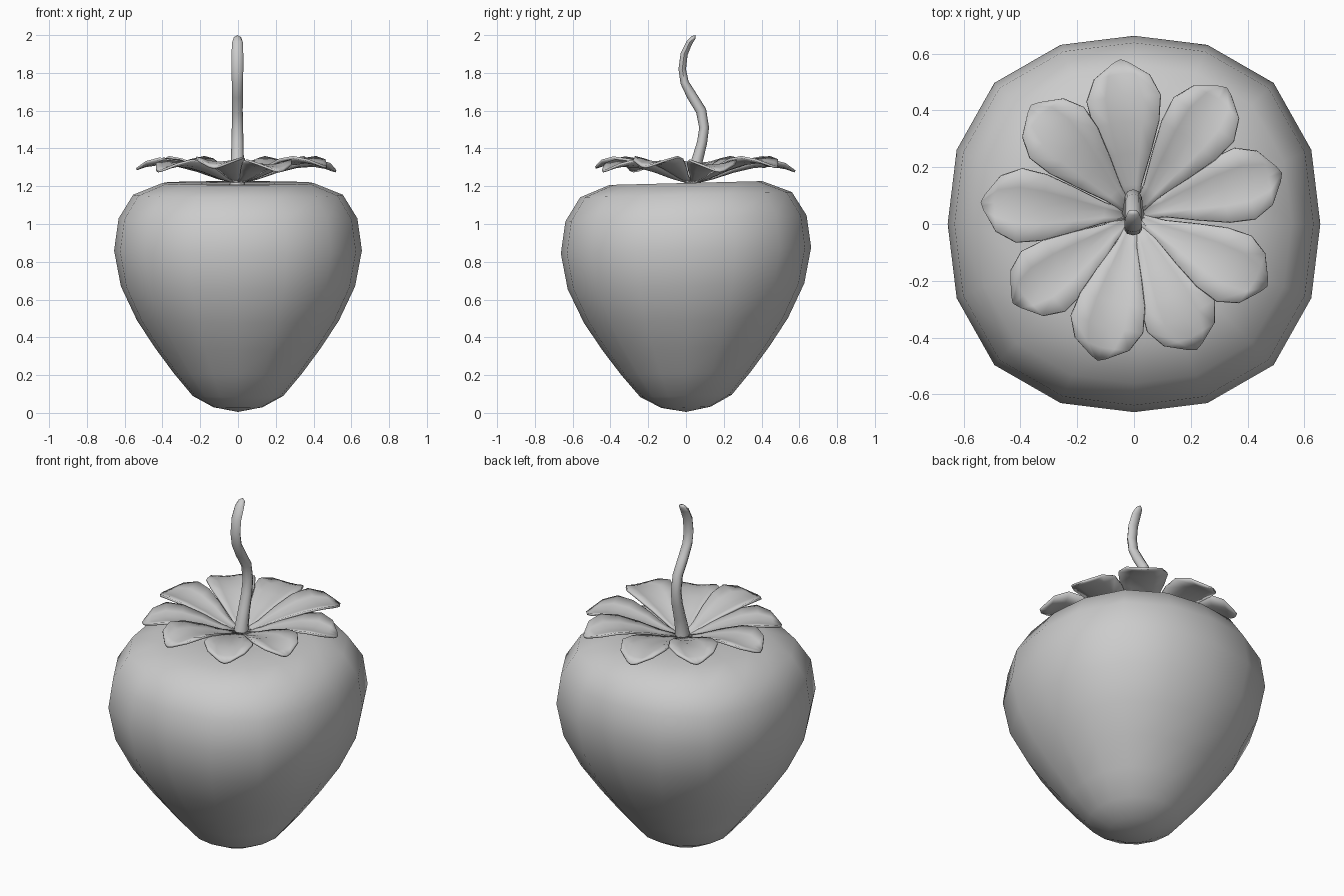
import bpy, bmesh
from math import sin, cos, pi, radians
from mathutils import Vector

if "Cube" in bpy.data.objects:
    bpy.data.objects.remove(bpy.data.objects["Cube"])


def loft(name, rings, cap_start, cap_end, smooth_angle):
    """Skin a list of closed rings and close both ends with a centre point."""
    bm = bmesh.new()
    loops = [[bm.verts.new(p) for p in ring] for ring in rings]
    n = len(loops[0])
    for a, b in zip(loops, loops[1:]):
        for i in range(n):
            bm.faces.new((a[i], a[(i + 1) % n], b[(i + 1) % n], b[i]))
    for loop, tip in ((loops[0], cap_start), (loops[-1], cap_end)):
        c = bm.verts.new(tip)
        for i in range(n):
            bm.faces.new((loop[i], loop[(i + 1) % n], c))
    return finish(name, bm, smooth_angle)


def finish(name, bm, smooth_angle):
    bmesh.ops.recalc_face_normals(bm, faces=bm.faces)
    mesh = bpy.data.meshes.new(name)
    bm.to_mesh(mesh)
    bm.free()
    ob = bpy.data.objects.new(name, mesh)
    bpy.context.collection.objects.link(ob)
    bpy.ops.object.select_all(action='DESELECT')
    ob.select_set(True)
    bpy.context.view_layer.objects.active = ob
    bpy.ops.object.shade_smooth_by_angle(angle=radians(smooth_angle))
    return ob


# Fruit body: 16-sided, slightly squarish lathe, a little higher at the back
profile = [(.13, .03), (.24, .09), (.34, .21), (.44, .345), (.535, .49),
           (.62, .67), (.656, .86), (.632, 1.03), (.555, 1.155), (.40, 1.217), (.20, 1.215)]
rings = []
for r, z in profile:
    ring = []
    for i in range(16):
        a = 2 * pi * i / 16
        k = r * (1 + .06 * sin(2 * a) ** 2 * min(1, r / .6))
        y = k * sin(a) * 1.01
        ring.append((k * cos(a), y, z + .025 * y))
    rings.append(ring)
loft("berry_body", rings, (0, 0, .005), (0, 0, 1.205), 60)

# Stem: S-curved tapering tube (y, z, x radius, y radius)
path = [(.035, 1.19, .042, .05), (.04, 1.26, .038, .036), (.06, 1.34, .034, .03),
        (.085, 1.43, .032, .027), (.096, 1.51, .03, .026), (.08, 1.60, .028, .028),
        (.03, 1.68, .029, .027), (-.008, 1.75, .030, .022), (-.02, 1.82, .031, .02),
        (-.01, 1.90, .031, .019), (.018, 1.96, .029, .016), (.04, 1.987, .02, .012)]
rings = []
for i, (y, z, rx, ry) in enumerate(path):
    p, q = path[max(i - 1, 0)], path[min(i + 1, len(path) - 1)]
    t = Vector((0, q[0] - p[0], q[1] - p[1])).normalized()
    side = Vector((0, t.z, -t.y))
    rings.append([Vector((-.003 + rx * cos(a), y, z)) + side * ry * sin(a)
                  for a in (2 * pi * k / 8 for k in range(8))])
loft("stem", rings, (0, .035, 1.18), (-.003, .05, 2.0), 60)

# Leaf stations: (length fraction, half width, height)
STATIONS = [(0, .012, 1.215), (.2, .036, 1.243), (.4, .078, 1.28), (.6, .116, 1.307),
            (.77, .13, 1.315), (.91, .098, 1.303), (1.0, .03, 1.287)]


def leaf(name, angle, length, lift):
    bm = bmesh.new()
    d = Vector((cos(angle), sin(angle), 0))
    s = Vector((-d.y, d.x, 0))
    rows = []
    for t, w, h in STATIONS:
        row = []
        for u in (-1, -.5, 0, .5, 1):
            reach = length * t - .012 * abs(u) * t
            z = h + lift * t + .028 * u * u * min(1, w / .13)
            row.append(bm.verts.new(Vector((0, .03, z)) + d * reach + s * w * u))
        rows.append(row)
    for a, b in zip(rows, rows[1:]):
        for i in range(4):
            bm.faces.new((a[i], a[i + 1], b[i + 1], b[i]))
    ob = finish(name, bm, 50)
    mod = ob.modifiers.new("thickness", 'SOLIDIFY')
    mod.thickness = .012
    mod.offset = 0


# Crown of nine leaves: angle, length, lift (upper leaves overlap lower ones)
LEAVES = [(95, .55, -.008), (54, .555, .015), (16, .54, -.008), (-28, .53, .015),
          (-65, .52, -.008), (-104, .525, .012), (-144, .525, -.008),
          (175, .54, .004), (133, .53, .015)]
for i, (ang, length, lift) in enumerate(LEAVES):
    leaf(f"leaf_{i + 1}", radians(ang), length, lift)
